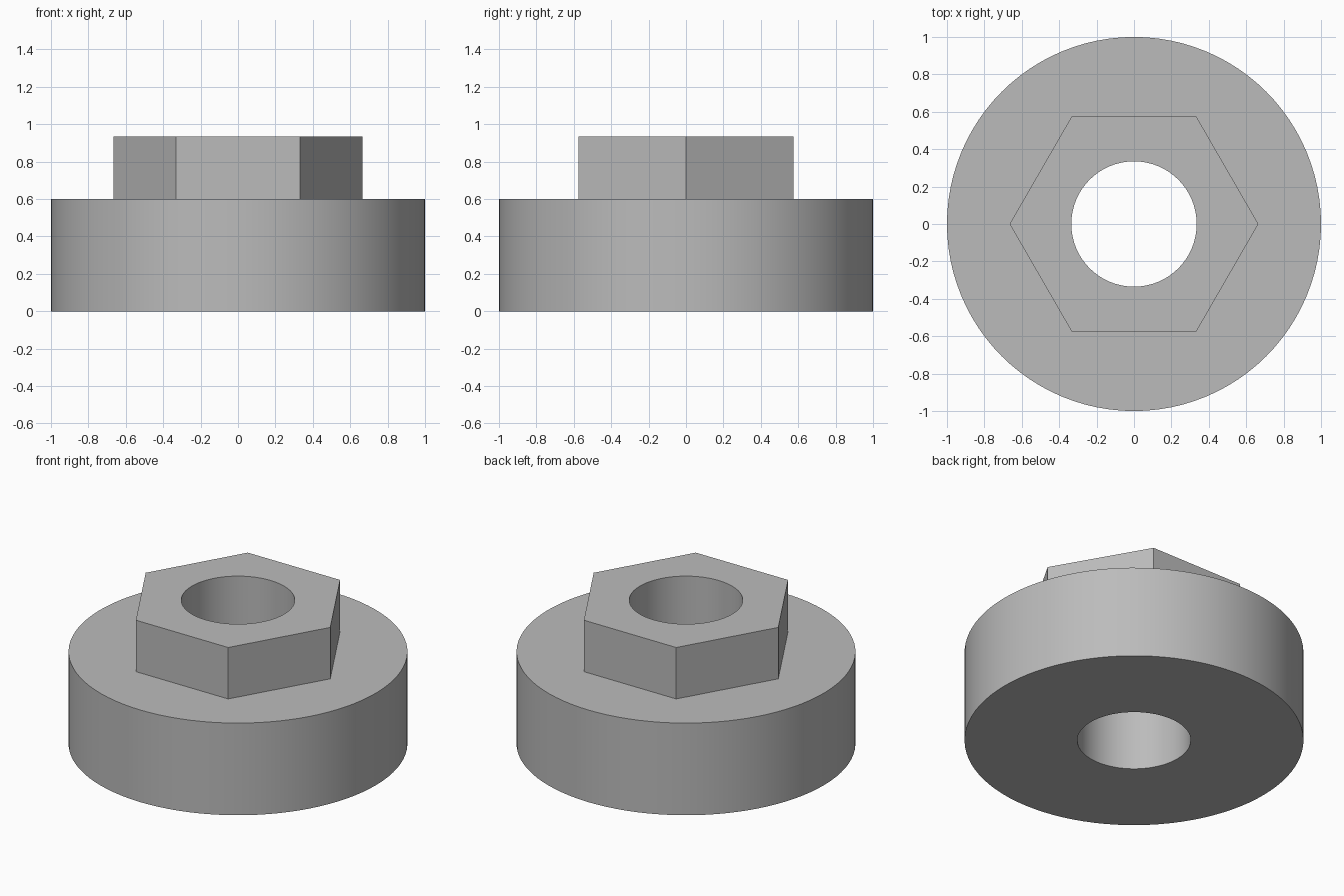
import bpy, bmesh
from math import sin, cos, pi, radians

cube = bpy.data.objects.get("Cube")
if cube:
    bpy.data.objects.remove(cube, do_unlink=True)

SEGMENTS = 96
BASE_R, HEX_R, BORE_R = 1.0, 0.665, 0.335
BASE_H, TOP_H = 0.6, 0.935

# Plain grey material
grey = bpy.data.materials.new("grey")
grey.use_nodes = True
colour = (0.5, 0.5, 0.5, 1)
grey.diffuse_color = colour
grey.node_tree.nodes["Principled BSDF"].inputs["Base Color"].default_value = colour


def circle(radius):
    return lambda a: radius


def hexagon(radius):
    # Distance to the hexagon edge, with corners on the x axis
    return lambda a: radius * cos(pi / 6) / cos(a % (pi / 3) - pi / 6)


def loft(name, sections):
    """Bridge a closed loop of ring sections into one solid."""
    bm = bmesh.new()
    rings = []
    for outline, z in sections:
        angles = [2 * pi * i / SEGMENTS for i in range(SEGMENTS)]
        rings.append([bm.verts.new((outline(a) * cos(a), outline(a) * sin(a), z))
                      for a in angles])
    for ring, following in zip(rings, rings[1:] + rings[:1]):
        for i in range(SEGMENTS):
            j = (i + 1) % SEGMENTS
            bm.faces.new((ring[i], ring[j], following[j], following[i]))
    bmesh.ops.recalc_face_normals(bm, faces=bm.faces)
    mesh = bpy.data.meshes.new(name)
    bm.to_mesh(mesh)
    bm.free()
    mesh.materials.append(grey)
    obj = bpy.data.objects.new(name, mesh)
    bpy.context.collection.objects.link(obj)
    bpy.ops.object.select_all(action='DESELECT')
    obj.select_set(True)
    bpy.context.view_layer.objects.active = obj
    bpy.ops.object.shade_smooth_by_angle(angle=radians(30))
    return obj


# Round base, hexagonal boss and through bore as one solid
loft("hex_flanged_bushing", [
    (circle(BORE_R), 0),
    (circle(BASE_R), 0),
    (circle(BASE_R), BASE_H),
    (hexagon(HEX_R), BASE_H),
    (hexagon(HEX_R), TOP_H),
    (circle(BORE_R), TOP_H),
])
